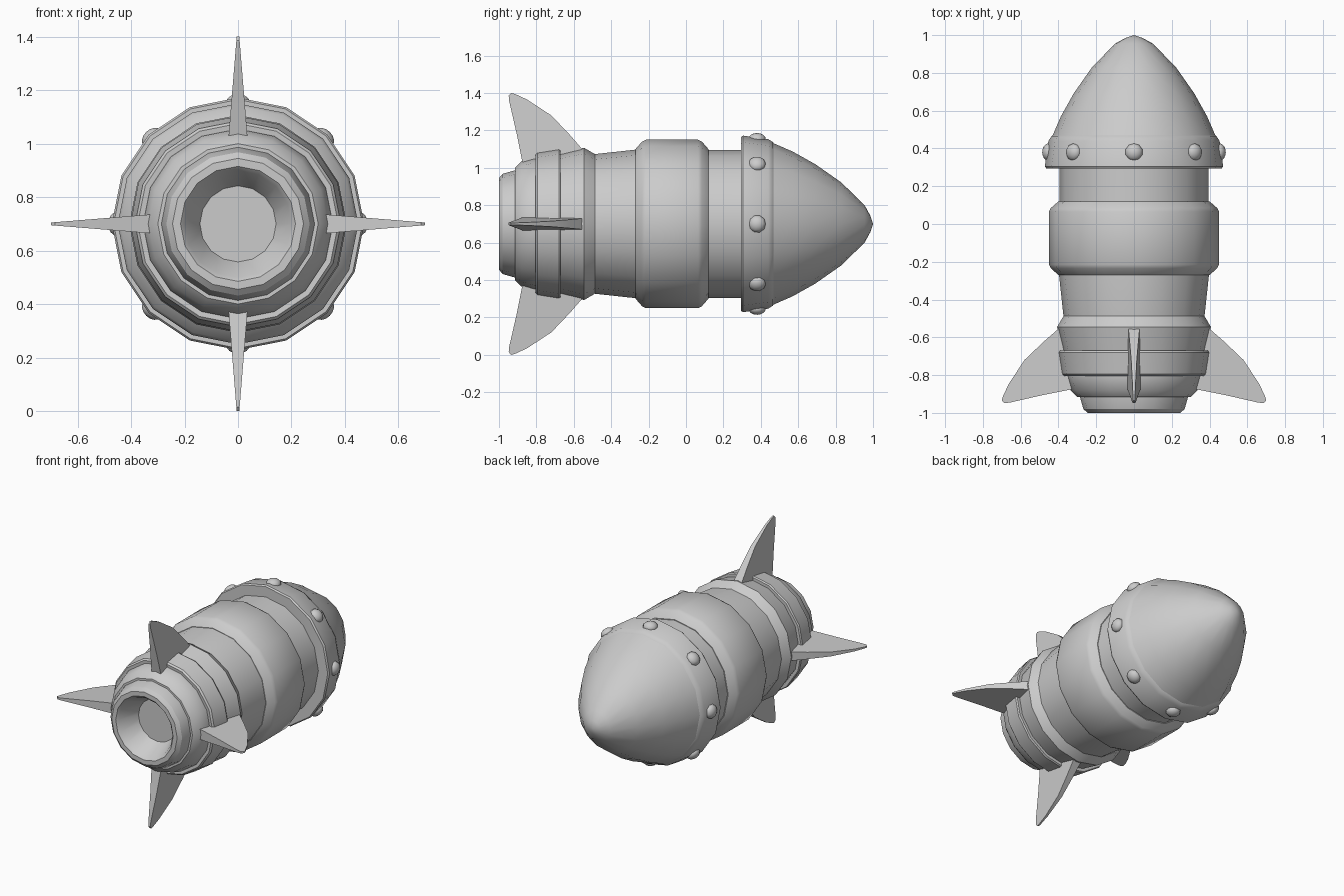
import bpy, bmesh, math
from mathutils import Matrix, Vector

SIDES = 16
AXIS_Z = 0.70

cube = bpy.data.objects.get("Cube")
if cube:
    bpy.data.objects.remove(cube)

grey = bpy.data.materials.new("grey")
grey.use_nodes = True
grey.diffuse_color = (0.6, 0.6, 0.6, 1)
grey.node_tree.nodes["Principled BSDF"].inputs["Base Color"].default_value = (0.6, 0.6, 0.6, 1)


def finish(name, bm, smooth_angle=30):
    bmesh.ops.recalc_face_normals(bm, faces=bm.faces)
    mesh = bpy.data.meshes.new(name)
    bm.to_mesh(mesh)
    bm.free()
    mesh.materials.append(grey)
    obj = bpy.data.objects.new(name, mesh)
    bpy.context.collection.objects.link(obj)
    bpy.ops.object.select_all(action='DESELECT')
    obj.select_set(True)
    bpy.context.view_layer.objects.active = obj
    bpy.ops.object.shade_smooth_by_angle(angle=math.radians(smooth_angle))
    return obj


def lathe(name, profile):
    """Turn (y, radius) points around the long axis; both ends are closed."""
    bm = bmesh.new()
    rings = []
    for y, r in profile:
        ring = []
        for i in range(SIDES):
            a = math.tau * i / SIDES
            ring.append(bm.verts.new((r * math.cos(a), y, AXIS_Z + r * math.sin(a))))
        rings.append(ring)
    for a, b in zip(rings, rings[1:]):
        for i in range(SIDES):
            j = (i + 1) % SIDES
            bm.faces.new((a[i], a[j], b[j], b[i]))
    bm.faces.new(rings[0])
    bm.faces.new(rings[-1])
    bmesh.ops.remove_doubles(bm, verts=bm.verts, dist=0.0005)
    return finish(name, bm)


# Exhaust nozzle with a tapering recess
lathe("nozzle", [(-0.80, 0.115), (-0.985, 0.20), (-1.0, 0.215), (-1.0, 0.245),
                 (-0.98, 0.268), (-0.91, 0.288), (-0.86, 0.288)])

# Stepped tail
lathe("tail_cone", [(-0.79, 0.115), (-0.915, 0.27), (-0.915, 0.30), (-0.88, 0.335),
                    (-0.81, 0.355), (-0.78, 0.355)])
lathe("tail_band", [(-0.80, 0.33), (-0.805, 0.375), (-0.795, 0.385), (-0.68, 0.403),
                    (-0.67, 0.398), (-0.67, 0.36)])
lathe("tail_ring", [(-0.68, 0.375), (-0.545, 0.407), (-0.49, 0.375), (-0.47, 0.36)])

# Main body with its raised middle band
lathe("body", [(-0.50, 0.372), (-0.26, 0.398), (0.13, 0.395), (0.32, 0.395)])
lathe("middle_band", [(-0.27, 0.39), (-0.27, 0.40), (-0.235, 0.44), (-0.215, 0.45),
                      (0.065, 0.45), (0.085, 0.44), (0.12, 0.40), (0.12, 0.39)])

# Collar and nose cone
lathe("collar", [(0.295, 0.38), (0.295, 0.465), (0.305, 0.472), (0.44, 0.453),
                 (0.465, 0.437), (0.48, 0.41)])
lathe("nose_cone", [(0.455, 0.437), (0.57, 0.387), (0.69, 0.32), (0.83, 0.222),
                    (0.955, 0.10), (0.985, 0.045), (1.0, 0.0)])

# Rivets spaced around the collar
for i in range(8):
    bm = bmesh.new()
    place = (Matrix.Translation((0, 0, AXIS_Z)) @ Matrix.Rotation(math.tau * i / 8, 4, 'Y')
             @ Matrix.Translation((0, 0.38, 0.452)) @ Matrix.Diagonal((1, 1, 0.72, 1)))
    bmesh.ops.create_uvsphere(bm, u_segments=10, v_segments=8, radius=0.047, matrix=place)
    finish(f"rivet_{i + 1}", bm, 50)

# Four swept fins, thick at the root and thin at the tip: (y, radius) outline
outline = [(-0.555, 0.32), (-0.555, 0.40), (-0.62, 0.475), (-0.72, 0.58), (-0.85, 0.665),
           (-0.915, 0.695), (-0.935, 0.70), (-0.948, 0.685), (-0.945, 0.655),
           (-0.905, 0.48), (-0.875, 0.33)]
for i, side in enumerate(("top", "left", "bottom", "right")):
    bm = bmesh.new()
    turn = Matrix.Translation((0, 0, AXIS_Z)) @ Matrix.Rotation(math.tau * i / 4, 4, 'Y')
    skins = []
    for sign in (-1, 1):
        skin = []
        for y, r in outline:
            half = 0.005 + 0.03 * (0.70 - r) / 0.37
            skin.append(bm.verts.new(turn @ Vector((sign * half, y, r))))
        skins.append(skin)
        bm.faces.new(skin)
    a, b = skins
    for k in range(len(outline)):
        n = (k + 1) % len(outline)
        bm.faces.new((a[k], a[n], b[n], b[k]))
    finish(f"{side}_fin", bm)
